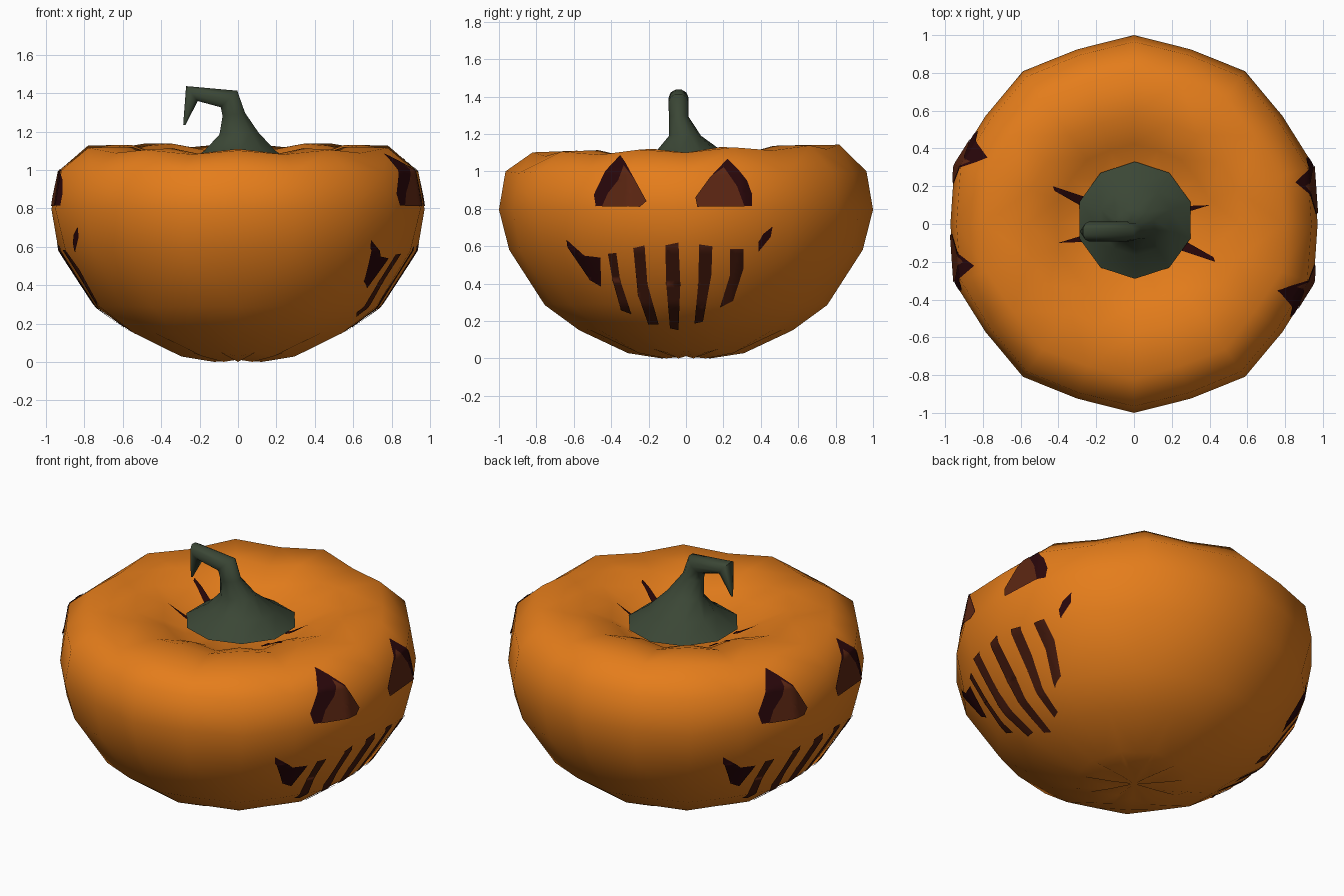
import bpy, bmesh, math
from mathutils import Vector
from mathutils.bvhtree import BVHTree

if "Cube" in bpy.data.objects:
    bpy.data.objects.remove(bpy.data.objects["Cube"])


def material(name, rgb):
    m = bpy.data.materials.new(name)
    m.diffuse_color = (*rgb, 1)
    m.use_nodes = True
    m.node_tree.nodes["Principled BSDF"].inputs["Base Color"].default_value = m.diffuse_color
    return m


ORANGE = material("pumpkin orange", (0.78, 0.205, 0.011))
GREEN = material("stem green", (0.043, 0.062, 0.036))
MAROON = material("dark maroon", (0.022, 0.002, 0.003))
BROWN = material("red brown", (0.105, 0.019, 0.006))
MOUTH = material("mouth brown", (0.058, 0.010, 0.004))


def add_object(name, bm, mat, smooth=True):
    me = bpy.data.meshes.new(name)
    bm.to_mesh(me)
    me.materials.append(mat)
    for p in me.polygons:
        p.use_smooth = smooth
    ob = bpy.data.objects.new(name, me)
    bpy.context.collection.objects.link(ob)
    return ob


def skin(bm, rings):
    """Join equal rings of vertices with quads."""
    for a, b in zip(rings, rings[1:]):
        n = len(a)
        for i in range(n):
            j = (i + 1) % n
            bm.faces.new((a[i], a[j], b[j], b[i]))


# Pumpkin body: ten lobes, 20 sides; ridge radius, ridge z, groove radius, groove z
PROFILE = [
    (0.13, 0.000, 0.12, 0.025), (0.31, 0.028, 0.30, 0.050),
    (0.57, 0.150, 0.56, 0.16), (0.755, 0.285, 0.745, 0.29),
    (0.945, 0.58, 0.935, 0.58), (1.00, 0.795, 0.972, 0.795),
    (0.965, 1.00, 0.94, 0.99), (0.82, 1.122, 0.79, 1.10),
    (0.58, 1.125, 0.56, 1.09), (0.42, 1.07, 0.41, 1.04), (0.30, 0.995, 0.30, 0.985)]
body = bmesh.new()
rings = []
for rr, rz, gr, gz in PROFILE:
    ring = []
    for i in range(20):
        a = math.pi / 2 + i * math.pi / 10
        r, z = (rr, rz) if i % 2 == 0 else (gr, gz)
        y = r * math.sin(a)
        tilt = 0.025 * y if z > 1.03 else 0
        ring.append(body.verts.new((r * math.cos(a), y, z + tilt)))
    rings.append(ring)
skin(body, rings)
for ring, z in ((rings[0][::-1], 0.012), (rings[-1], 0.97)):
    c = body.verts.new((0, 0, z))
    for i in range(20):
        body.faces.new((ring[i], ring[(i + 1) % 20], c))
bmesh.ops.triangulate(body, faces=body.faces[:])
bmesh.ops.recalc_face_normals(body, faces=body.faces[:])
body.normal_update()
add_object("pumpkin_body", body, ORANGE)
tree = BVHTree.FromBMesh(body)

# Stem: centre x, y, z, radius, bend in degrees, width factor along y
STEM = [
    (0.005, 0.02, 1.025, 0.31, 0, 1), (0.01, 0.02, 1.10, 0.195, 0, 0.95),
    (0.005, -0.005, 1.19, 0.107, 3, 0.8), (-0.022, -0.038, 1.29, 0.062, 8, 0.85),
    (-0.047, -0.04, 1.37, 0.064, 45, 0.85), (-0.24, -0.04, 1.398, 0.052, 128, 1),
    (-0.28, -0.04, 1.235, 0.006, 170, 1)]
bm = bmesh.new()
rings = []
for x, y, z, r, bend, wide in STEM:
    t = math.radians(bend)
    u, v = Vector((math.cos(t), 0, math.sin(t))), Vector((0, wide, 0))
    rings.append([bm.verts.new(Vector((x, y, z)) + r * (u * math.cos(a) + v * math.sin(a)))
                  for a in (math.pi / 10 + i * math.pi / 5 for i in range(10))])
skin(bm, rings)
bm.faces.new(rings[-1])
bmesh.ops.recalc_face_normals(bm, faces=bm.faces[:])
stem = add_object("stem", bm, GREEN)
bpy.context.view_layer.objects.active = stem
stem.select_set(True)
bpy.ops.object.shade_smooth_by_angle(angle=math.radians(60))


def plates(name, polys, mat, lift, from_top=False):
    """Thin painted shapes laid on the body, repeated on the opposite side."""
    bm = bmesh.new()
    for side in (1, -1):
        out = Vector((0, 0, 1)) if from_top else Vector((side, 0, 0))
        for poly in polys:
            flat = bmesh.new()
            flat.faces.new([flat.verts.new((p[0], p[1], 0)) for p in poly])
            bmesh.ops.triangulate(flat, faces=flat.faces[:])
            for k in range(-32, 56):
                for axis in ((1, 0, 0), (0, 1, 0)):
                    bmesh.ops.bisect_plane(flat, geom=flat.verts[:] + flat.edges[:] + flat.faces[:],
                                           plane_co=Vector(axis) * k * 0.02, plane_no=axis)
            new = {}
            for p in flat.verts:
                if from_top:
                    start = Vector((p.co.x * side, p.co.y * side, 2))
                else:
                    start = Vector((2 * side, p.co.x * side, p.co.y))
                hit = tree.ray_cast(start, -out)[0]
                away = out if from_top else (hit - Vector((0, 0, 0.7))).normalized()
                new[p] = bm.verts.new(hit + away * lift)
            for f in flat.faces:
                g = bm.faces.new([new[p] for p in f.verts])
                g.normal_update()
                if g.normal.dot(out) < 0:
                    g.normal_flip()
            flat.free()
    add_object(name, bm, mat)


# Eyes: dark outline shapes with brown inner shapes on top (y, z)
plates("eye_edges", [
    [(-.35, 1.085), (-.325, 1.05), (-.27, .95), (-.21, .84), (-.245, .81), (-.48, .815),
     (-.49, .875), (-.43, 1.0)],
    [(.22, 1.065), (.285, 1.0), (.325, .95), (.35, .88), (.35, .815), (.06, .81), (.05, .86), (.13, .97)]],
    MAROON, 0.005)
plates("eye_centres", [
    [(-.33, 1.03), (-.27, .95), (-.21, .84), (-.245, .81), (-.445, .812), (-.415, .88), (-.36, .95)],
    [(.20, 1.02), (.225, .985), (.27, .92), (.31, .812), (.06, .81), (.05, .86), (.13, .97)]],
    BROWN, 0.009)

# Mouth: five upright slits and two corners
plates("mouth_slits", [
    [(-.415, .56), (-.37, .565), (-.35, .42), (-.29, .24), (-.345, .26), (-.39, .42)],
    [(-.28, .59), (-.22, .605), (-.205, .4), (-.145, .185), (-.2, .185), (-.255, .34)],
    [(-.11, .605), (-.04, .62), (-.03, .4), (-.04, .155), (-.085, .165), (-.105, .4)],
    [(.07, .61), (.14, .6), (.135, .45), (.09, .2), (.045, .19), (.065, .4)],
    [(.235, .585), (.305, .585), (.305, .48), (.25, .31), (.18, .275), (.235, .45)]],
    MOUTH, 0.006)
plates("mouth_corners", [
    [(-.635, .635), (-.63, .595), (-.51, .42), (-.45, .385), (-.455, .54), (-.54, .55)],
    [(.46, .705), (.45, .65), (.385, .57), (.385, .62), (.41, .665)]],
    MAROON, 0.006)

# Dark cracks beside the stem (x, y)
plates("stem_cracks", [
    [(.43, -.20), (.42, -.175), (.27, -.09), (.25, -.14)],
    [(.40, .10), (.27, .095), (.27, .06)]], MAROON, 0.008, True)
